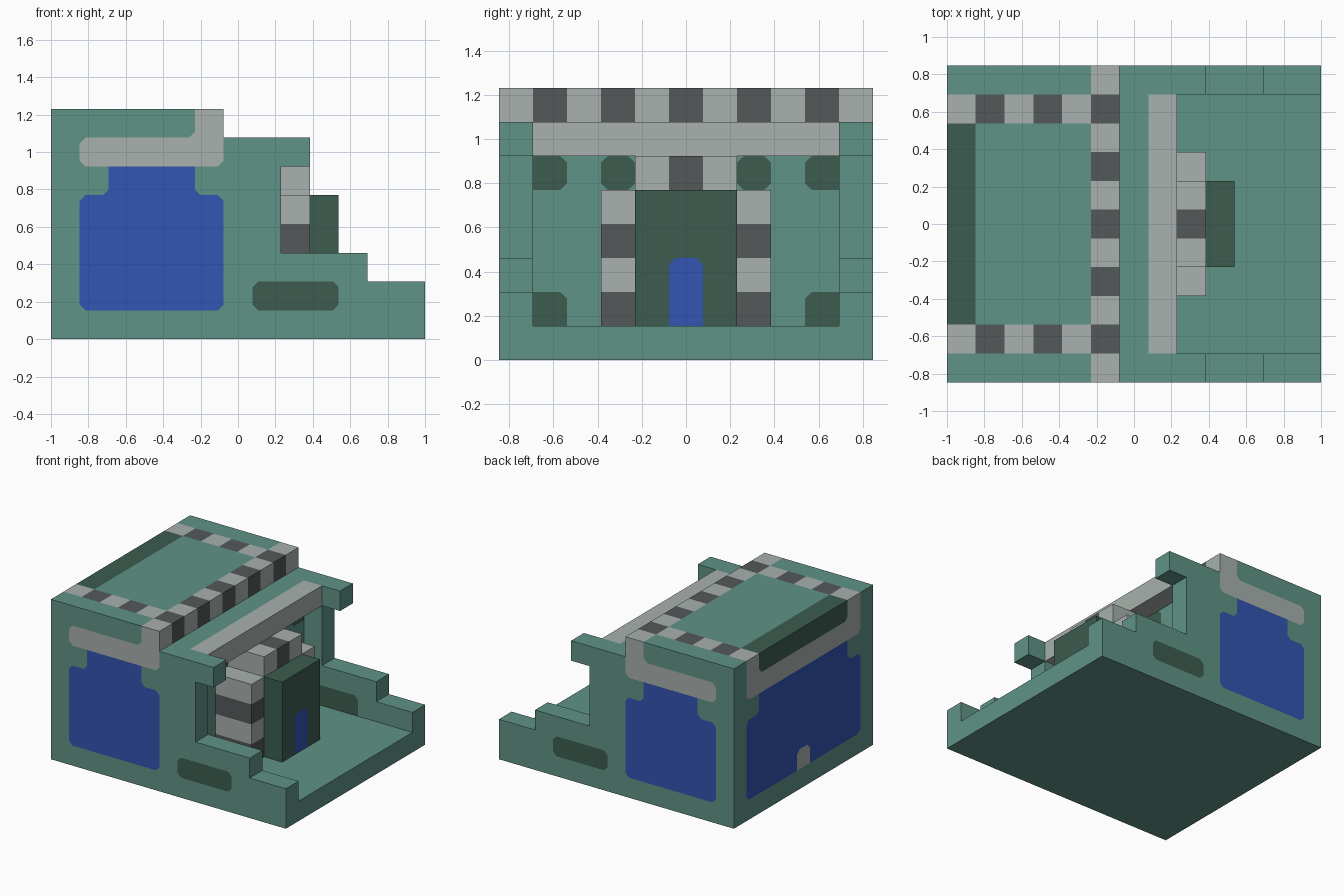
import bpy
import bmesh
from itertools import product
from collections import Counter

cube = bpy.data.objects.get("Cube")
if cube:
    bpy.data.objects.remove(cube, do_unlink=True)

U = 2 / 13              # edge length of one building block
SIZE = (13, 11, 8)      # model size in blocks
ROUND = 0.03            # trim on the corners of painted areas

TEAL, LIGHT, DARK, GREEN, BLUE = range(5)
COLOURS = [
    ("teal", (0.115, 0.292, 0.240)),
    ("light_grey", (0.392, 0.440, 0.418)),
    ("dark_grey", (0.091, 0.098, 0.100)),
    ("dark_green", (0.045, 0.107, 0.078)),
    ("blue", (0.033, 0.091, 0.445)),
]


def make_material(name, rgb):
    mat = bpy.data.materials.new(name)
    mat.use_nodes = True
    mat.diffuse_color = (*rgb, 1)
    for node in mat.node_tree.nodes:
        if node.type == 'BSDF_PRINCIPLED':
            node.inputs["Base Color"].default_value = (*rgb, 1)
            node.inputs["Roughness"].default_value = 0.8
    return mat


MATERIALS = [make_material(*c) for c in COLOURS]


def soften_paint(bm):
    """Trim the lone corner wherever three flat faces share one colour."""
    corners = []
    for v in bm.verts:
        if len(v.link_faces) != 4:
            continue
        first = v.link_faces[0].normal
        if any(f.normal.dot(first) < 0.9 for f in v.link_faces):
            continue
        counts = Counter(f.material_index for f in v.link_faces)
        if sorted(counts.values()) == [1, 3]:
            corners.append(v)
    if not corners:
        return
    made = bmesh.ops.bevel(bm, geom=corners, offset=ROUND, offset_type='OFFSET',
                           segments=1, profile=0.5, affect='VERTICES')
    for face in made["faces"]:
        around = Counter(f.material_index for e in face.edges
                         for f in e.link_faces if f is not face)
        face.material_index = around.most_common(1)[0][0]


def block_part(name, boxes, paint):
    """Outer skin of joined boxes ((x0, x1), (y0, y1), (z0, z1)), painted by rule."""
    cells = set()
    for box in boxes:
        cells.update(product(*(range(a, b) for a, b in box)))
    bm = bmesh.new()
    for cell in sorted(cells):
        for axis, side in product(range(3), (-1, 1)):
            beside = list(cell)
            beside[axis] += side
            if tuple(beside) in cells:
                continue
            quad = []
            for du, dv in ((0, 0), (1, 0), (1, 1), (0, 1)):
                p = list(cell)
                p[axis] += side > 0
                p[(axis + 1) % 3] += du
                p[(axis + 2) % 3] += dv
                quad.append(bm.verts.new(((p[0] - SIZE[0] / 2) * U,
                                          (p[1] - SIZE[1] / 2) * U,
                                          p[2] * U)))
            face = bm.faces.new(quad if side > 0 else quad[::-1])
            face.material_index = paint(*cell, axis, side)
    bmesh.ops.remove_doubles(bm, verts=bm.verts[:], dist=U / 100)
    bm.normal_update()
    soften_paint(bm)
    mesh = bpy.data.meshes.new(name)
    bm.to_mesh(mesh)
    bm.free()
    for mat in MATERIALS:
        mesh.materials.append(mat)
    obj = bpy.data.objects.new(name, mesh)
    bpy.context.collection.objects.link(obj)
    return obj


def check(n):
    return DARK if n % 2 else LIGHT


def paint_building(x, y, z, axis, side):
    # Chequered roof edge
    if z == 7:
        if x == 5:
            return check(y)
        if y in (1, 9):
            return check(x)
        return GREEN if x == 0 and 1 < y < 9 else TEAL
    # Side walls: blue panel, light band, low dark vent
    if y in (0, 10):
        if 1 <= x <= 5:
            if z == 6:
                return LIGHT
            if 1 <= z <= 4 or (z == 5 and 2 <= x <= 4):
                return BLUE
        return GREEN if z == 1 and 7 <= x <= 9 else TEAL
    # Rear wall
    if x == 0:
        if z == 6 or (z == 1 and y == 5):
            return LIGHT
        if 1 <= z <= 4 or (z == 5 and 2 <= y <= 8):
            return BLUE
    # Facade behind the entrance
    if x == 6 and axis == 0:
        if (z == 5 and y in (1, 3, 7, 9)) or (z == 1 and y in (1, 9)):
            return GREEN
    return TEAL


# Building: floor, main block, facade wall and stepped side walls
boxes = [((0, 13), (0, 11), (0, 1)),
         ((0, 6), (0, 11), (0, 8)),
         ((6, 7), (0, 11), (0, 7))]
for wall in ((0, 1), (10, 11)):
    boxes += [((7, 8), wall, (0, 7)),
              ((8, 9), wall, (6, 7)),
              ((8, 11), wall, (0, 3)),
              ((11, 13), wall, (0, 2))]
block_part("building", boxes, paint_building)

# Beam across the top of the facade
block_part("facade_beam", [((7, 8), (1, 10), (6, 7))], lambda *a: LIGHT)

# Striped entrance arch
block_part("entrance_arch",
           [((7, 9), (3, 4), (1, 5)), ((7, 9), (7, 8), (1, 5)), ((7, 9), (4, 7), (5, 6))],
           lambda x, y, z, axis, side: check(z) if z < 5 else (DARK if y == 5 else LIGHT))

# Entrance block with a blue door on its front
block_part("entrance_block", [((7, 10), (4, 7), (1, 5))],
           lambda x, y, z, axis, side:
           BLUE if x == 9 and axis == 0 and y == 5 and z < 3 else GREEN)
